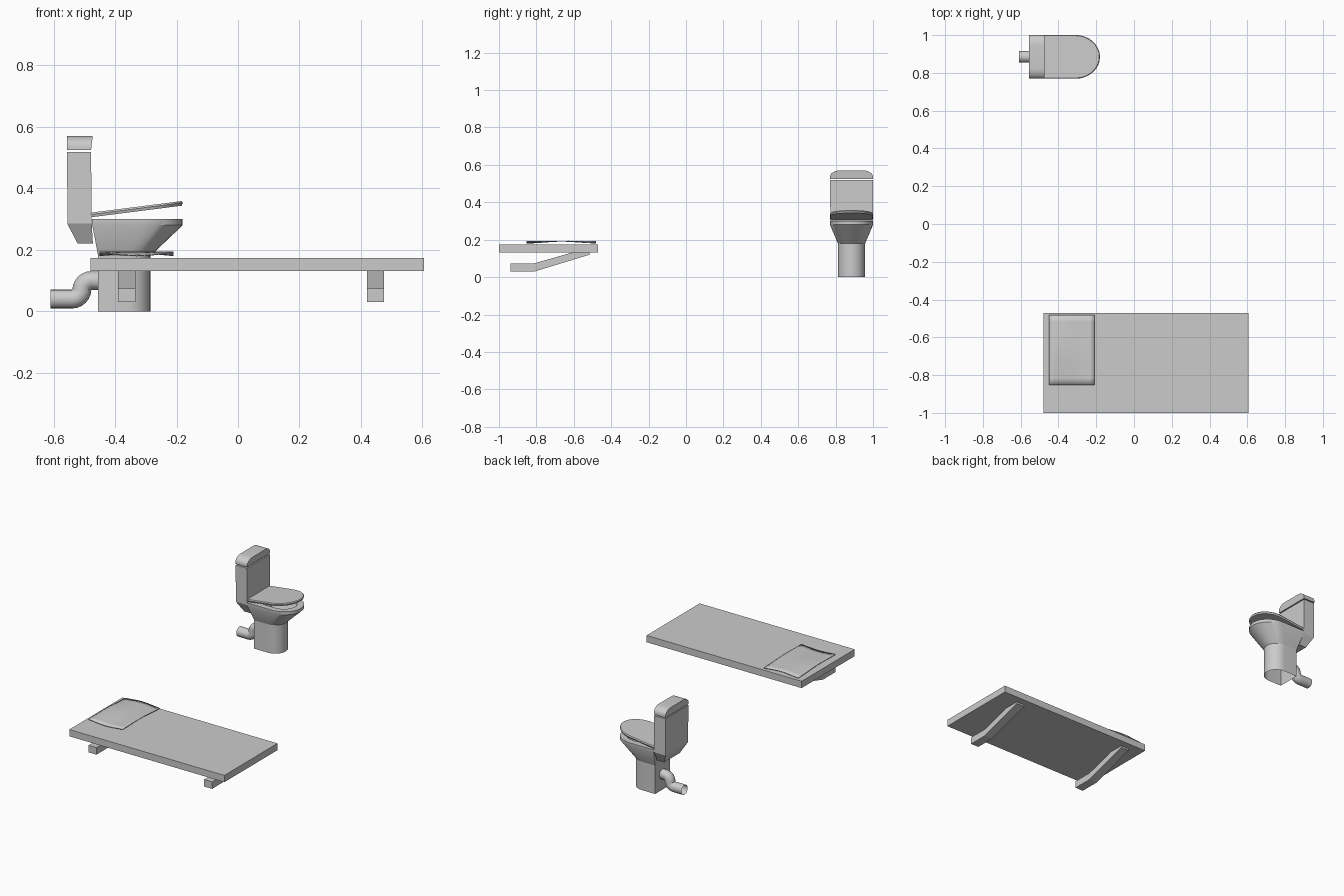
import bpy, bmesh, math
from mathutils import Vector

if "Cube" in bpy.data.objects:
    bpy.data.objects.remove(bpy.data.objects["Cube"])

CY = 0.885  # toilet centre line in y


def make(name, bm, smooth=None):
    bmesh.ops.recalc_face_normals(bm, faces=bm.faces)
    me = bpy.data.meshes.new(name)
    bm.to_mesh(me)
    bm.free()
    ob = bpy.data.objects.new(name, me)
    bpy.context.collection.objects.link(ob)
    if smooth:
        bpy.ops.object.select_all(action='DESELECT')
        ob.select_set(True)
        bpy.context.view_layer.objects.active = ob
        bpy.ops.object.shade_smooth_by_angle(angle=math.radians(smooth))
    return ob


def loft(name, rings, cap_start=True, cap_end=True, smooth=None):
    """Skin a list of equal-length closed rings."""
    bm = bmesh.new()
    vs = [[bm.verts.new(p) for p in r] for r in rings]
    n = len(vs[0])
    for a, b in zip(vs, vs[1:]):
        for i in range(n):
            bm.faces.new((a[i], a[(i + 1) % n], b[(i + 1) % n], b[i]))
    if cap_start:
        bm.faces.new(vs[0])
    if cap_end:
        bm.faces.new(vs[-1])
    return make(name, bm, smooth)


def d_ring(back, mid, front, hw, z, slope=0.0, n=16):
    """D outline: straight back and sides, elliptical front."""
    pts = [(back, -hw)]
    for i in range(n + 1):
        t = -math.pi / 2 + math.pi * i / n
        pts.append((mid + (front - mid) * math.cos(t), hw * math.sin(t)))
    pts.append((back, hw))
    return [(x, CY + y, z + slope * (x - back)) for x, y in pts]


def box_ring(x0, x1, hw, z):
    return [(x0, CY - hw, z), (x1, CY - hw, z), (x1, CY + hw, z), (x0, CY + hw, z)]


# Bunk board
loft("bunk_board", [[(-0.48, -1, z), (0.605, -1, z), (0.605, -0.47, z), (-0.48, -0.47, z)]
                    for z in (0.131, 0.174)])

# Bunk support brackets
profile = [(-0.937, 0.03), (-0.81, 0.03), (-0.515, 0.12), (-0.515, 0.134),
           (-0.60, 0.134), (-0.81, 0.074), (-0.937, 0.074)]
for side, x in (("left", -0.39), ("right", 0.419)):
    loft(side + "_bracket", [[(x + d, y, z) for y, z in profile] for d in (0, 0.056)])

# Thin wavy pillow
bm = bmesh.new()
bmesh.ops.create_grid(bm, x_segments=10, y_segments=10, size=1)
for v in bm.verts:
    u, w = v.co.x, v.co.y
    z = 0.189 + 0.005 * math.cos(u * 2.6) * w + 0.003 * math.cos(w * 3)
    v.co = Vector((-0.33 + 0.12 * u, -0.667 + 0.186 * w, z))
pillow = make("pillow", bm, 40)
mod = pillow.modifiers.new("thickness", 'SOLIDIFY')
mod.thickness = 0.004
mod.offset = 0

# Pedestal, open underneath
loft("pedestal", [d_ring(-0.455, -0.36, -0.285, 0.073, z) for z in (0, 0.18)],
     False, False, smooth=30)

# Bowl with rim and inner basin
loft("bowl", [d_ring(-0.455, -0.36, -0.285, 0.073, 0.18),
              d_ring(-0.474, -0.31, -0.18, 0.115, 0.28),
              d_ring(-0.476, -0.31, -0.18, 0.115, 0.30),
              d_ring(-0.435, -0.31, -0.22, 0.078, 0.30),
              d_ring(-0.425, -0.33, -0.26, 0.06, 0.24),
              d_ring(-0.40, -0.35, -0.31, 0.035, 0.20)], False, True, smooth=30)

# Half-raised seat lid
loft("seat_lid", [d_ring(-0.478, -0.31, -0.183, 0.113, 0.306, 0.127),
                  d_ring(-0.479, -0.31, -0.18, 0.116, 0.315, 0.127),
                  d_ring(-0.478, -0.31, -0.184, 0.112, 0.321, 0.127)], smooth=30)

# Cistern, tapered at the foot
loft("cistern", [box_ring(-0.522, -0.472, 0.078, 0.22),
                 box_ring(-0.555, -0.476, 0.113, 0.285),
                 box_ring(-0.556, -0.478, 0.115, 0.518)])

# Cistern lid with rounded top corners
arch = [(-0.115, 0.525)]
for sx in (-1, 1):
    for i in range(7):
        a = math.pi / 2 * (i / 6 if sx < 0 else 1 - i / 6)
        arch.append((sx * (0.06 + 0.055 * math.cos(a)), 0.537 + 0.034 * math.sin(a)))
arch.append((0.115, 0.525))
loft("cistern_lid", [[(-0.557, CY + y, z) for y, z in arch],
                     [(-0.478 + (z - 0.525) * 0.12, CY + y, z) for y, z in arch]], smooth=30)

# S-bend waste pipe with open ends
path = [(-0.61, 0.04, 0)]
for i in range(7):
    a = math.pi / 2 * i / 6
    path.append((-0.54 + 0.032 * math.sin(a), 0.072 - 0.032 * math.cos(a), a))
for i in range(7):
    a = math.pi / 2 * (1 - i / 6)
    path.append((-0.476 - 0.032 * math.sin(a), 0.068 + 0.032 * math.cos(a), a))
path.append((-0.45, 0.10, 0))
rings = []
for i, (x, z, a) in enumerate(path):
    if i == 7:
        z = 0.070
    if i == 8:
        continue
    rings.append([(x - 0.031 * math.sin(a) * math.sin(t), CY + 0.031 * math.cos(t),
                   z + 0.031 * math.cos(a) * math.sin(t))
                  for t in (2 * math.pi * k / 16 for k in range(16))])
loft("waste_pipe", rings, False, False, smooth=40)
